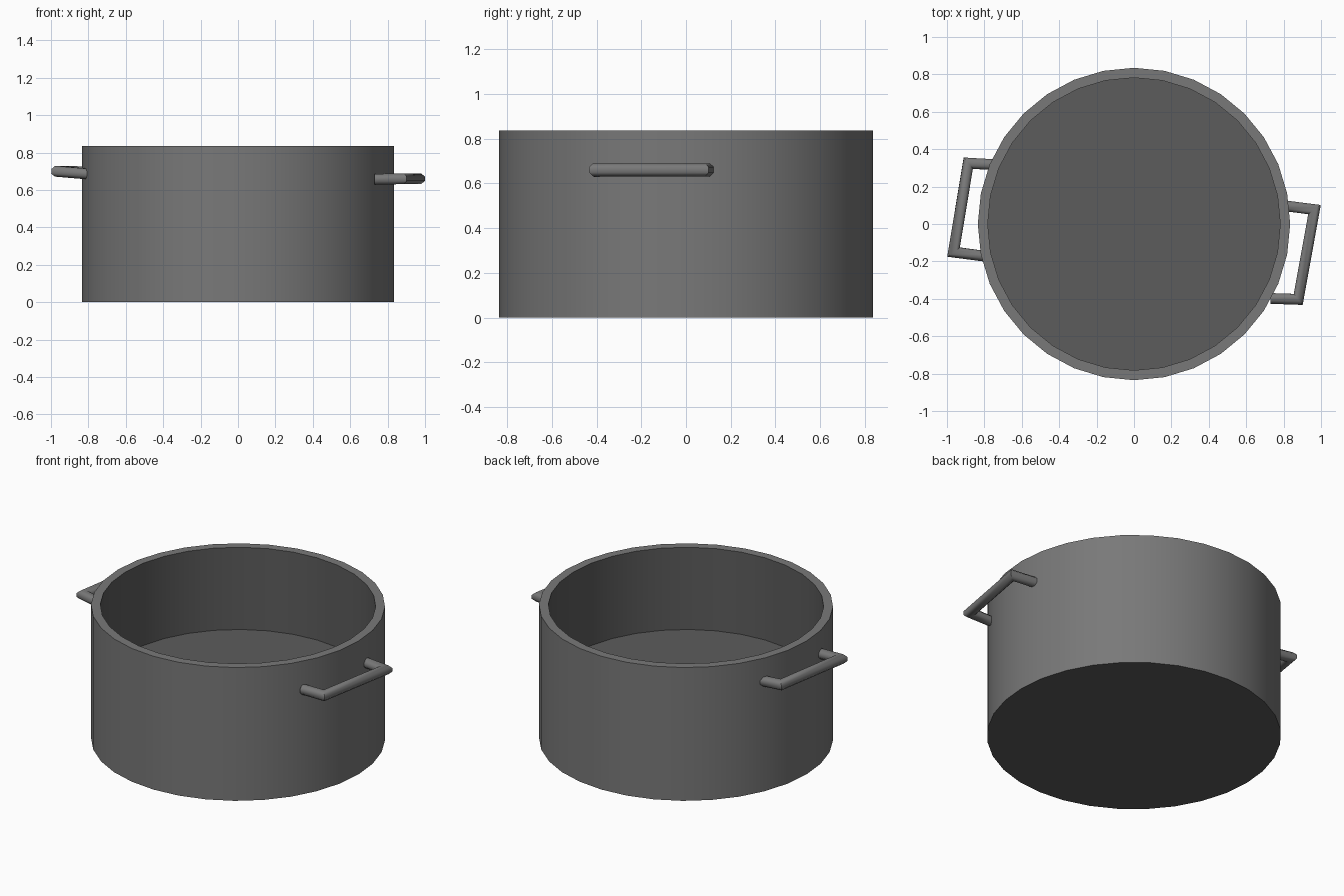
import bpy, math
from mathutils import Vector

if "Cube" in bpy.data.objects:
    bpy.data.objects.remove(bpy.data.objects["Cube"])

SIDES = 32
R_OUT, R_IN, HEIGHT, FLOOR = 0.835, 0.782, 0.835, 0.32


def make_material(name, grey):
    mat = bpy.data.materials.new(name)
    mat.diffuse_color = (grey, grey, grey, 1)
    mat.use_nodes = True
    mat.node_tree.nodes["Principled BSDF"].inputs["Base Color"].default_value = mat.diffuse_color
    return mat


SHELL = make_material("shell_grey", 0.19)
INSIDE = make_material("inside_grey", 0.107)


def make_object(name, verts, faces, angle):
    mesh = bpy.data.meshes.new(name)
    mesh.from_pydata(verts, [], faces)
    mesh.materials.append(SHELL)
    mesh.update()
    ob = bpy.data.objects.new(name, mesh)
    bpy.context.collection.objects.link(ob)
    bpy.ops.object.select_all(action='DESELECT')
    ob.select_set(True)
    bpy.context.view_layer.objects.active = ob
    # make normals face outward
    bpy.ops.object.mode_set(mode='EDIT')
    bpy.ops.mesh.select_all(action='SELECT')
    bpy.ops.mesh.normals_make_consistent(inside=False)
    bpy.ops.object.mode_set(mode='OBJECT')
    bpy.ops.object.shade_smooth_by_angle(angle=math.radians(angle))
    return ob


def skin(rings):
    # joins equal-sized rings of points and caps both ends
    n = len(rings[0])
    verts = [p for ring in rings for p in ring]
    faces = [(i * n + j, i * n + (j + 1) % n, (i + 1) * n + (j + 1) % n, (i + 1) * n + j)
             for i in range(len(rings) - 1) for j in range(n)]
    faces.append(tuple(reversed(range(n))))
    faces.append(tuple(range(len(verts) - n, len(verts))))
    return verts, faces


def mitred_tube(name, path, radius, sides=8):
    # sweeps a round section along a path with sharp mitred corners
    pts = [Vector(p) for p in path]
    rings = []
    for i, p in enumerate(pts):
        d_in = (p - pts[max(i - 1, 0)]).normalized()
        d_out = (pts[min(i + 1, len(pts) - 1)] - p).normalized()
        t = (d_in + d_out).normalized()
        side = t.cross(Vector((0, 0, 1))).normalized()
        up = side.cross(t)
        stretch = 1 / t.dot(d_in) if 0 < i < len(pts) - 1 else 1
        angles = [2 * math.pi * (k + 0.5) / sides for k in range(sides)]
        rings.append([p + side * (radius * stretch * math.cos(a)) + up * (radius * math.sin(a))
                      for a in angles])
    return make_object(name, *skin(rings), 50)


# Pot body: outer wall, flat rim, inner wall and thick floor
profile = [(R_OUT, 0), (R_OUT, HEIGHT), (R_IN, HEIGHT), (R_IN, FLOOR)]
rings = [[(r * math.cos(2 * math.pi * k / SIDES), r * math.sin(2 * math.pi * k / SIDES), z)
          for k in range(SIDES)] for r, z in profile]
pot = make_object("pot_body", *skin(rings), 30)

# Darker inner wall, floor and underside
pot.data.materials.append(INSIDE)
for face in pot.data.polygons:
    if face.index >= 2 * SIDES:
        face.material_index = 1

# Side handles, set slightly askew
handles = {
    "right_handle": [(0.73, -0.398, 0.657), (0.878, -0.403, 0.66),
                     (0.965, 0.077, 0.66), (0.80, 0.098, 0.66)],
    "left_handle": [(-0.74, 0.317, 0.685), (-0.886, 0.325, 0.70),
                    (-0.965, -0.15, 0.70), (-0.80, -0.172, 0.685)],
}
for name, path in handles.items():
    mitred_tube(name, path, 0.031)
